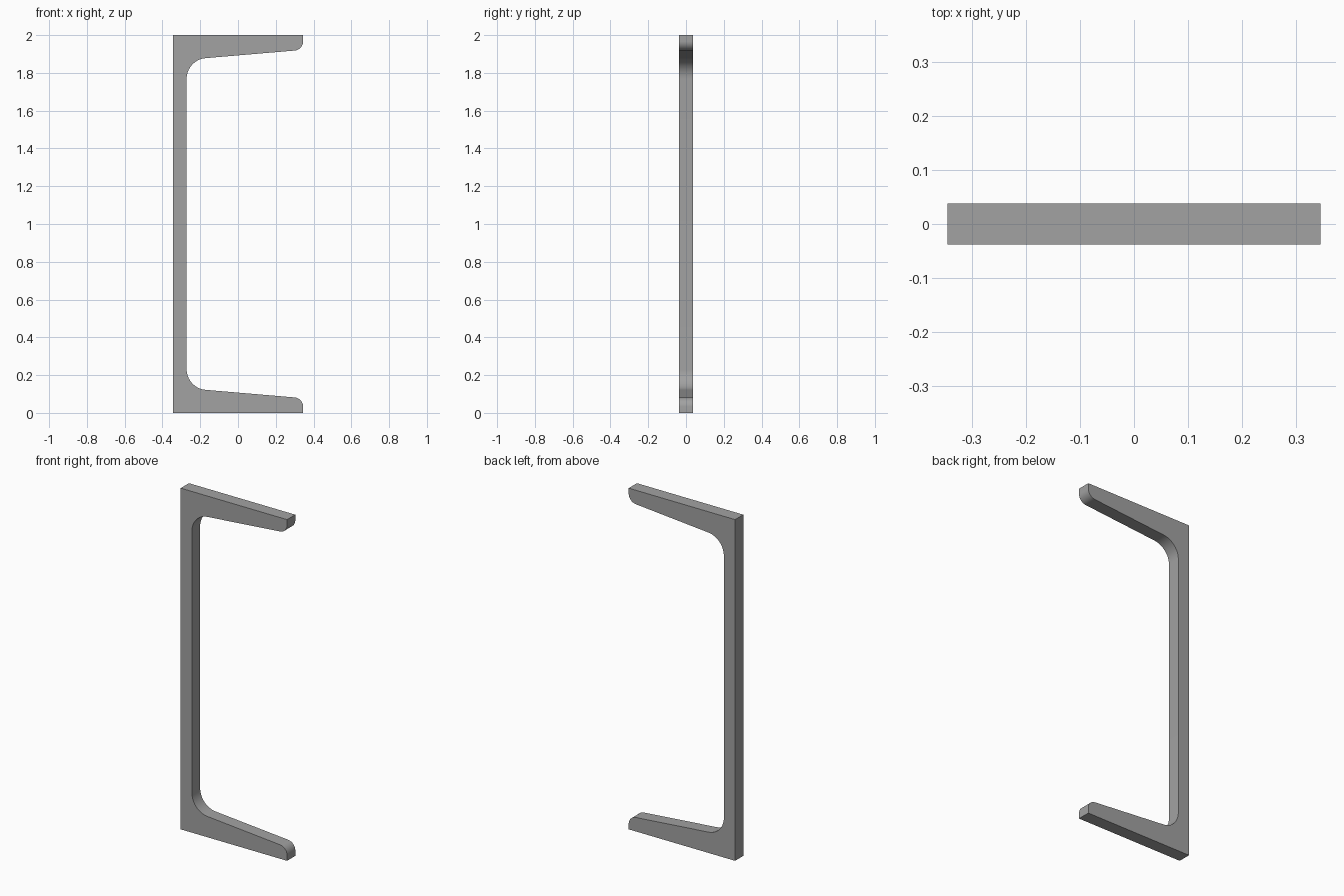
import bpy, bmesh, math
from mathutils import Vector

if "Cube" in bpy.data.objects:
    bpy.data.objects.remove(bpy.data.objects["Cube"])

HALF_W, HALF_D, HEIGHT = 0.345, 0.038, 2.0


def fillet(prev, corner, nxt, radius, steps=14):
    """Points of an arc rounding the corner between two straight edges."""
    c = Vector(corner)
    a = (Vector(prev) - c).normalized()
    b = (Vector(nxt) - c).normalized()
    half = a.angle(b) / 2
    centre = c + (a + b).normalized() * radius / math.sin(half)
    t = radius / math.tan(half)
    u, v = c + a * t - centre, c + b * t - centre
    sweep = u.angle(v)
    return [centre + (u * math.sin((1 - i / steps) * sweep) + v * math.sin(i / steps * sweep))
            / math.sin(sweep) for i in range(steps + 1)]


# Lower half of the channel profile: tapered flange with rounded tip and root
foot = (HALF_W, 0.0)
tip = (HALF_W, 0.078)
root = (-0.272, 0.1305)
web = (-0.272, 1.0)
lower = [Vector((-HALF_W, 0)), Vector(foot)]
lower += fillet(foot, tip, root, 0.05)
lower += fillet(tip, root, web, 0.11)

# Mirror for the upper half
profile = lower + [Vector((p.x, HEIGHT - p.y)) for p in reversed(lower)]

# Extrude the profile through the depth
bm = bmesh.new()
face = bm.faces.new([bm.verts.new((p.x, -HALF_D, p.y)) for p in profile])
result = bmesh.ops.extrude_face_region(bm, geom=[face])
moved = [g for g in result["geom"] if isinstance(g, bmesh.types.BMVert)]
bmesh.ops.translate(bm, verts=moved, vec=(0, 2 * HALF_D, 0))
bmesh.ops.recalc_face_normals(bm, faces=bm.faces[:])
mesh = bpy.data.meshes.new("channel_section")
bm.to_mesh(mesh)
bm.free()

# Plain grey steel
steel = bpy.data.materials.new("grey steel")
steel.diffuse_color = (0.36, 0.36, 0.36, 1)
steel.use_nodes = True
steel.node_tree.nodes["Principled BSDF"].inputs["Base Color"].default_value = steel.diffuse_color
mesh.materials.append(steel)

channel = bpy.data.objects.new("channel_section", mesh)
bpy.context.collection.objects.link(channel)
bpy.context.view_layer.objects.active = channel
channel.select_set(True)
bpy.ops.object.shade_smooth_by_angle(angle=math.radians(30))
